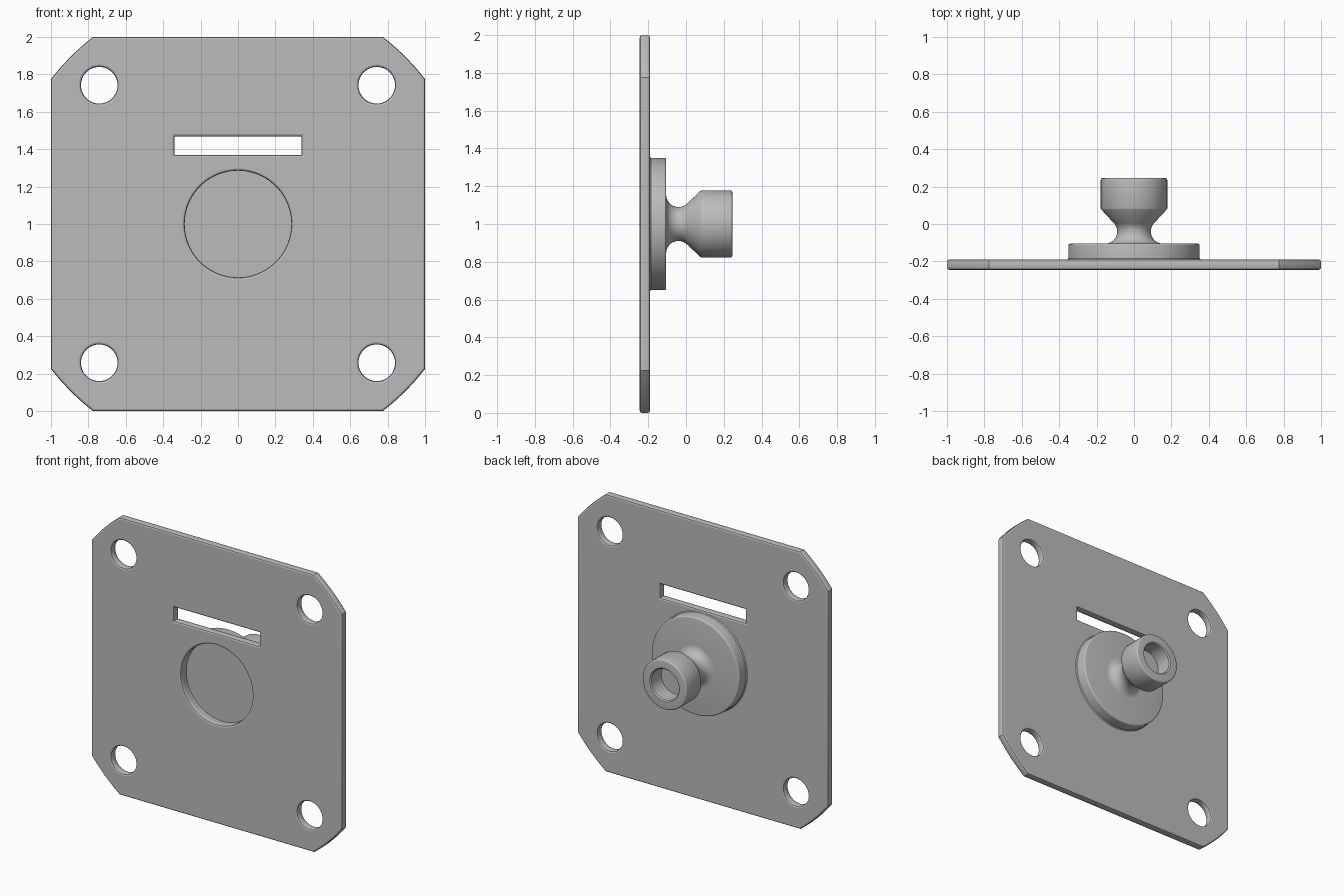
import bpy, bmesh, math
from mathutils import Matrix, Vector

cube = bpy.data.objects.get("Cube")
if cube:
    bpy.data.objects.remove(cube)

grey = bpy.data.materials.new("plain grey")
grey.use_nodes = True
colour = (0.5, 0.5, 0.5, 1)
grey.diffuse_color = colour
grey.node_tree.nodes["Principled BSDF"].inputs["Base Color"].default_value = colour

FRONT, BACK, EDGE, MID_Z = -0.245, -0.19, 0.012, 1.0


def finish(obj):
    bpy.ops.object.select_all(action='DESELECT')
    obj.select_set(True)
    bpy.context.view_layer.objects.active = obj
    if obj.type == 'CURVE':
        bpy.ops.object.convert(target='MESH')
    bpy.ops.object.shade_smooth_by_angle(angle=math.radians(30))


def arc(cx, cy, r, start, end, n):
    angles = [math.radians(start + (end - start) * i / n) for i in range(n + 1)]
    return [(cx + r * math.cos(a), cy + r * math.sin(a)) for a in angles]


# Plate: square cut by a circle at the corners, with holes, a slot and a pocket
corner = math.degrees(math.asin(0.775 / math.hypot(1, 0.775)))
outline = []
for quarter in range(4):
    outline += arc(0, 0, math.hypot(1, 0.775), quarter * 90 + corner,
                   quarter * 90 + 90 - corner, 8)
loops = [outline, arc(0, 0, 0.285, 0, 360, 96)[:-1]]
for sx in (-1, 1):
    for sz in (-1, 1):
        loops.append(arc(sx * 0.742, sz * 0.742, 0.098, 0, 360, 48)[:-1])
loops.append([(-0.34, 0.37), (0.34, 0.37), (0.34, 0.468), (-0.34, 0.468)])

data = bpy.data.curves.new("plate", 'CURVE')
data.dimensions, data.fill_mode = '2D', 'BOTH'
data.extrude = (BACK - FRONT) / 2 - EDGE
data.bevel_depth, data.bevel_resolution, data.offset = EDGE, 1, -EDGE
for points in loops:
    spline = data.splines.new('POLY')
    spline.points.add(len(points) - 1)
    for p, (x, z) in zip(spline.points, points):
        p.co = (x, z, 0, 1)
    spline.use_cyclic_u = True
data.materials.append(grey)
plate = bpy.data.objects.new("plate", data)
bpy.context.collection.objects.link(plate)
plate.location = (0, (FRONT + BACK) / 2, MID_Z)
plate.rotation_euler = (math.pi / 2, 0, 0)
finish(plate)

# Turned boss: pocket floor, flange, concave neck, cone and bored socket (y, radius)
profile = [(-0.182, 0), (-0.182, 0.285), (-0.203, 0.285), (-0.203, 0.29), (BACK, 0.3),
           (BACK, 0.356), (BACK + 0.006, 0.35)]
profile += arc(-0.115, 0.34, 0.01, 90, 0, 4)
profile += arc(-0.04, 0.155, 0.065, 180, 315, 16)
profile += [(0.077, 0.175), (0.084, 0.178)]
profile += arc(0.235, 0.168, 0.01, 90, 0, 4)
profile += [(0.245, 0.118), (0.237, 0.11), (0.125, 0.11), (0.125, 0)]

bm = bmesh.new()
verts = [bm.verts.new((r, y, 0)) for y, r in profile]
edges = [bm.edges.new(pair) for pair in zip(verts, verts[1:])]
bmesh.ops.spin(bm, geom=verts + edges, cent=(0, 0, 0), axis=(0, 1, 0),
               angle=math.tau, steps=96, use_merge=True)
bmesh.ops.remove_doubles(bm, verts=bm.verts[:], dist=0.0001)
bmesh.ops.recalc_face_normals(bm, faces=bm.faces[:])
mesh = bpy.data.meshes.new("socket_boss")
bm.to_mesh(mesh)
bm.free()
mesh.materials.append(grey)
boss = bpy.data.objects.new("socket_boss", mesh)
boss.location.z = MID_Z
bpy.context.collection.objects.link(boss)
finish(boss)
